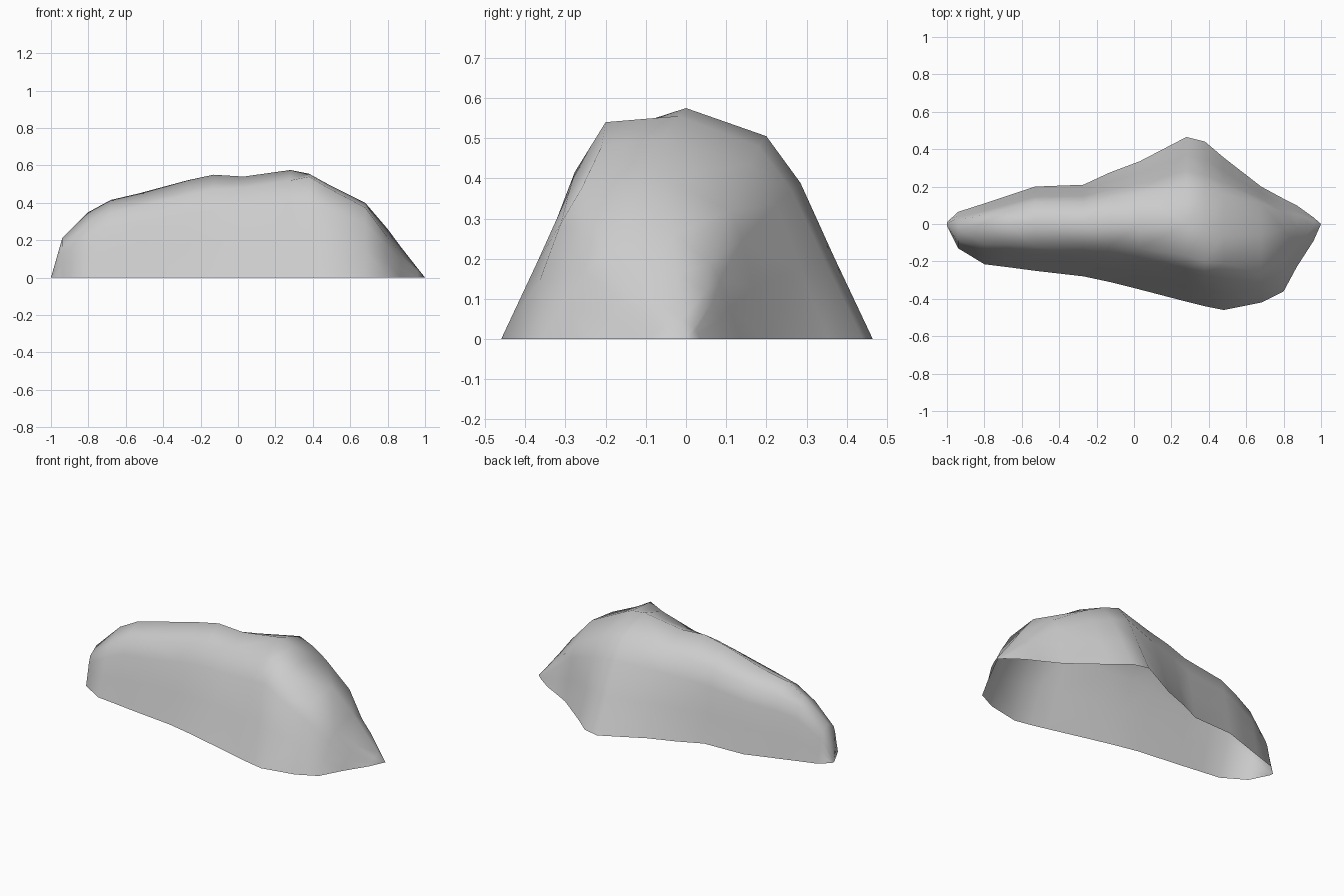
import bpy, bmesh

# Cross-sections along x: x, back base y, back shoulder (y, z),
# ridge (y, z), front shoulder (y, z), front base y
SECTIONS = [
    (-1.00, 0.01, 0.00, 0.00, 0.00, 0.00, 0.00, 0.00, -0.01),
    (-0.94, 0.065, 0.02, 0.18, -0.03, 0.21, -0.09, 0.17, -0.13),
    (-0.80, 0.11, 0.05, 0.31, 0.00, 0.35, -0.11, 0.28, -0.215),
    (-0.68, 0.15, 0.08, 0.35, 0.00, 0.415, -0.11, 0.35, -0.23),
    (-0.53, 0.20, 0.12, 0.38, 0.01, 0.45, -0.12, 0.38, -0.25),
    (-0.27, 0.21, 0.12, 0.42, 0.00, 0.52, -0.12, 0.44, -0.28),
    (-0.13, 0.275, 0.14, 0.45, 0.00, 0.55, -0.12, 0.47, -0.31),
    (0.03, 0.335, 0.16, 0.47, 0.00, 0.54, -0.13, 0.48, -0.35),
    (0.28, 0.465, 0.20, 0.505, 0.00, 0.575, -0.17, 0.52, -0.415),
    (0.38, 0.44, 0.18, 0.48, -0.02, 0.555, -0.20, 0.54, -0.44),
    (0.48, 0.355, 0.16, 0.435, -0.06, 0.50, -0.21, 0.48, -0.46),
    (0.68, 0.20, 0.11, 0.32, -0.06, 0.40, -0.26, 0.375, -0.42),
    (0.80, 0.135, 0.06, 0.19, -0.03, 0.26, -0.20, 0.215, -0.36),
    (0.87, 0.10, 0.05, 0.12, -0.02, 0.165, -0.12, 0.12, -0.23),
    (0.96, 0.035, 0.02, 0.03, -0.01, 0.05, -0.05, 0.035, -0.09),
    (1.00, 0.00, 0.00, 0.00, 0.00, 0.00, 0.00, 0.00, 0.00),
]
# Slightly bulged wall: (fraction inward, fraction up)
WALL = [(0, 0), (0.36, 0.40), (0.68, 0.77), (1, 1)]


def section_points(s):
    x, yb, y1, z1, y2, z2, y3, z3, yf = s
    back = [(x, yb + (y1 - yb) * u, z1 * v) for u, v in WALL]
    front = [(x, yf + (y3 - yf) * u, z3 * v) for u, v in WALL]
    return back + [(x, y2, z2)] + front[::-1]


# Boulder shell, open underneath
bm = bmesh.new()
rows = [[bm.verts.new(p) for p in section_points(s)] for s in SECTIONS]
for a, b in zip(rows, rows[1:]):
    for i in range(len(a) - 1):
        bm.faces.new((a[i], b[i], b[i + 1], a[i + 1]))
bmesh.ops.remove_doubles(bm, verts=bm.verts, dist=0.002)
bmesh.ops.triangulate(bm, faces=bm.faces)
bm.normal_update()

# Make the shell face outward
if sum(f.normal.z * f.calc_area() for f in bm.faces) < 0:
    bmesh.ops.reverse_faces(bm, faces=bm.faces)
for f in bm.faces:
    f.smooth = True

mesh = bpy.data.meshes.new("boulder")
bm.to_mesh(mesh)
bm.free()
rock = bpy.data.objects.new("boulder", mesh)
bpy.context.collection.objects.link(rock)
